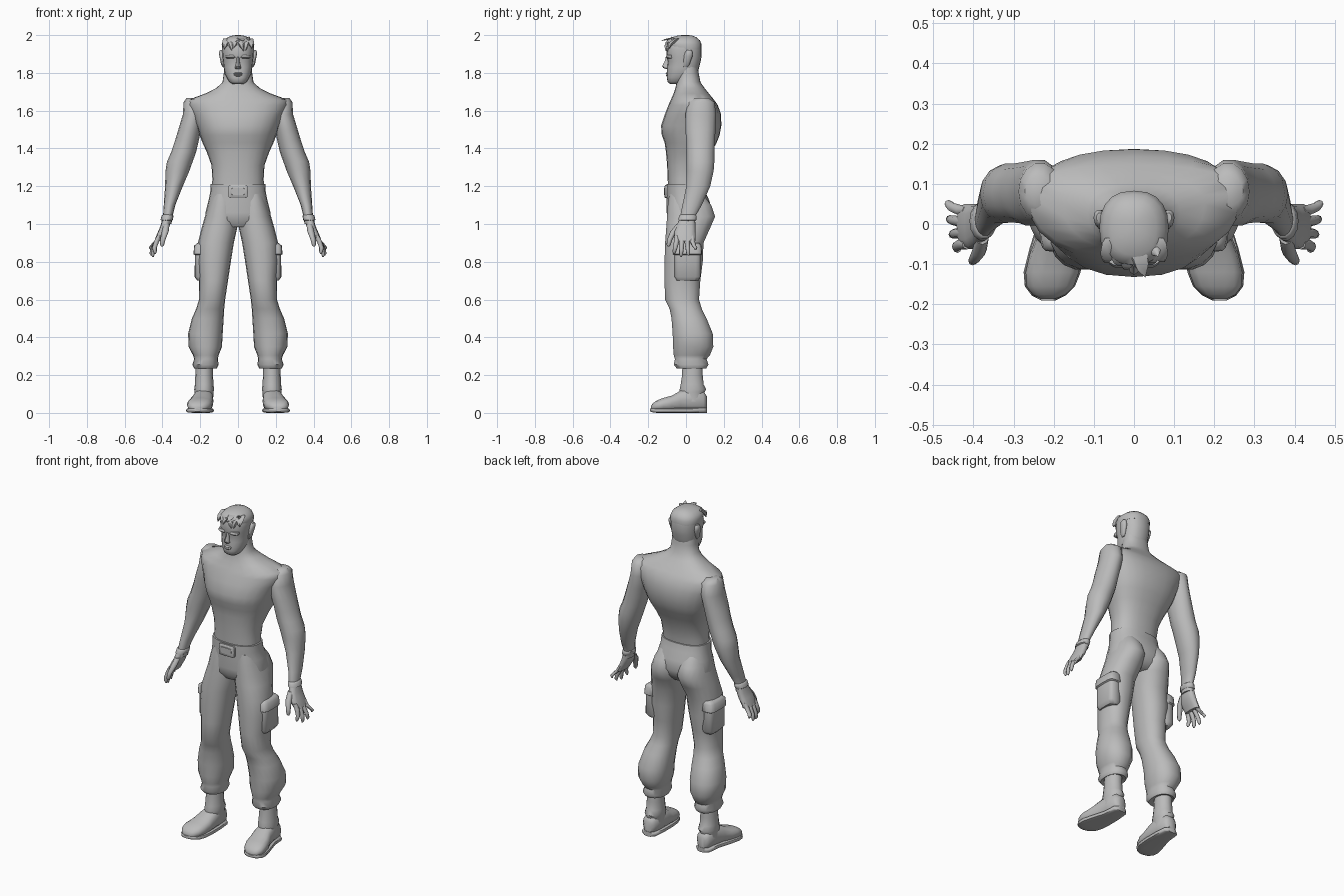
import bpy, bmesh, math

grey = bpy.data.materials.new("plain grey")
grey.diffuse_color = (0.5, 0.5, 0.5, 1)


def power(v, e):
    return math.copysign(abs(v) ** e, v)


def loft(name, rings, sides=16, e=0.85, mirror=False, axis="z"):
    """Skin rings (position, x0, x1, low, high, [place of widest point])."""
    bm = bmesh.new()
    loops = []
    for t, x0, x1, lo, hi, *w in rings:
        mid = w[0] if w else (lo + hi) / 2
        loop = []
        for i in range(sides):
            a = 2 * math.pi * i / sides
            c, s = power(math.cos(a), e), power(math.sin(a), e)
            x = (x0 + x1) / 2 + (x1 - x0) / 2 * c
            d = mid + s * ((hi - mid) if s > 0 else (mid - lo))
            loop.append(bm.verts.new((x, d, t) if axis == "z" else (x, t, d)))
        loops.append(loop)
    for a, b in zip(loops, loops[1:]):
        for i in range(sides):
            j = (i + 1) % sides
            bm.faces.new((a[i], a[j], b[j], b[i]))
    bm.faces.new(loops[0])
    bm.faces.new(loops[-1])
    bmesh.ops.recalc_face_normals(bm, faces=bm.faces)
    me = bpy.data.meshes.new(name)
    bm.to_mesh(me)
    bm.free()
    me.materials.append(grey)
    ob = bpy.data.objects.new(name, me)
    bpy.context.collection.objects.link(ob)
    if mirror:
        ob.modifiers.new("mirror", "MIRROR").use_clip = False
    return ob


def centred(rings):
    return [(t, -h, h, *r) for t, h, *r in rings]


def tube(name, points, sides=8, mirror=False):
    """Tapered digit or spike through points (x, y, z, radius)."""
    return loft(name, [(z, x - r, x + r, y - r, y + r) for x, y, z, r in points],
                sides, 1, mirror)


# bare torso and neck
loft("torso", centred([
    (1.17, .138, -.095, .085, 0), (1.24, .136, -.097, .09, 0), (1.31, .140, -.10, .105, .01),
    (1.38, .165, -.106, .135, .03), (1.43, .188, -.113, .162, .045), (1.47, .203, -.128, .178, .055),
    (1.52, .22, -.132, .187, .06), (1.58, .245, -.112, .186, .07), (1.63, .268, -.093, .168, .075),
    (1.658, .262, -.08, .148, .075), (1.69, .175, -.066, .122, .05), (1.72, .115, -.056, .098, .03),
    (1.75, .082, -.05, .077, .01), (1.80, .075, -.045, .067, .01), (1.86, .07, -.04, .06, .01)]), 24)

# arms
loft("arm", [
    (1.668, .20, .272, .045, .12), (1.645, .18, .288, .01, .152), (1.58, .18, .292, -.006, .162),
    (1.50, .195, .316, -.006, .158), (1.44, .208, .334, 0, .155), (1.38, .222, .354, .002, .152),
    (1.33, .24, .376, .002, .152), (1.28, .258, .384, .002, .148), (1.20, .292, .386, 0, .13),
    (1.10, .332, .393, -.02, .085), (1.04, .347, .397, -.032, .05), (1.0, .352, .402, -.035, .05)],
    14, 1, True)
loft("wristband", [
    (1.05, .347, .397, -.03, .052), (1.043, .341, .405, -.038, .058),
    (1.022, .345, .41, -.042, .056), (1.015, .355, .40, -.03, .048)], 14, 1, True)

# hands
loft("palm", [
    (1.03, .354, .40, -.034, .048), (.99, .362, .41, -.05, .05), (.96, .373, .423, -.062, .05),
    (.93, .392, .436, -.062, .05), (.91, .403, .442, -.056, .05)], 12, .8, True)
for label, y0, y1, x1, z1 in [("index", -.05, -.062, .438, .842), ("middle", -.022, -.026, .45, .826),
                              ("ring", .006, .012, .457, .832), ("little", .033, .05, .46, .862)]:
    tube(label + "_finger", [
        (.415, y0, .94, .013), (.43, y0, .91, .014), ((.43 + x1) / 2 + .008, (y0 + y1) / 2, (.91 + z1) / 2, .012),
        (x1 + .002, y1, z1 + .012, .010), (x1, y1, z1, .004)], 8, True)
tube("thumb", [(.378, -.035, 1.0, .016), (.385, -.065, .96, .018), (.397, -.085, .92, .014),
               (.402, -.092, .89, .011), (.403, -.093, .88, .004)], 8, True)

# trousers
loft("trouser_waist", centred([
    (1.213, .135, -.09, .085), (1.212, .145, -.103, .094), (1.17, .147, -.104, .103),
    (1.12, .157, -.102, .125), (1.06, .172, -.102, .135), (1.02, .165, -.098, .12),
    (.985, .09, -.075, .09)]), 24)
loft("trouser_leg", [
    (1.16, .02, .135, -.09, .09), (1.10, .008, .158, -.098, .135), (1.04, .0, .175, -.102, .156),
    (.98, .004, .192, -.106, .13), (.90, .022, .212, -.112, .094), (.80, .038, .215, -.115, .09),
    (.70, .053, .207, -.115, .077), (.60, .068, .206, -.112, .07), (.55, .073, .222, -.088, .085),
    (.50, .076, .244, -.078, .11), (.42, .081, .264, -.072, .143), (.35, .085, .262, -.07, .146),
    (.305, .103, .238, -.066, .128), (.285, .106, .232, -.06, .11), (.255, .103, .242, -.066, .12),
    (.235, .112, .232, -.05, .108), (.245, .14, .215, -.01, .08)], 18, .9, True)
loft("cargo_pocket", [
    (.90, .15, .214, -.05, .07), (.885, .15, .232, -.068, .082), (.84, .15, .236, -.07, .085),
    (.835, .15, .228, -.062, .078), (.72, .15, .230, -.062, .078), (.70, .15, .215, -.05, .065)],
    16, .5, True)

# belt buckle, with an inset plate
loft("belt_buckle", centred([(-.114, .045, 1.143, 1.2), (-.110, .052, 1.138, 1.206),
                             (-.09, .052, 1.138, 1.206)]), 16, .25, axis="y")
loft("buckle_plate", centred([(-.117, .034, 1.154, 1.19), (-.11, .036, 1.152, 1.192)]),
     16, .25, axis="y")

# boots
loft("boot_shaft", [
    (.28, .135, .222, -.02, .088), (.20, .132, .226, -.022, .09), (.15, .13, .228, -.03, .095),
    (.125, .126, .232, -.035, .108), (.11, .13, .23, -.035, .1), (.06, .132, .23, -.03, .1)],
    14, 1, True)
loft("boot", [
    (.11, .155, .205, .02, .09), (.092, .138, .224, .012, .115), (.03, .132, .23, .008, .135),
    (-.03, .13, .243, .008, .118), (-.075, .132, .26, .008, .092), (-.12, .137, .27, .008, .08),
    (-.155, .15, .268, .008, .066), (-.177, .172, .252, .01, .05), (-.186, .195, .232, .015, .035)],
    14, .8, True, "y")
loft("boot_sole", [
    (.112, .155, .205, 0, .028), (.095, .135, .228, 0, .028), (.02, .128, .235, 0, .026),
    (-.06, .127, .26, 0, .026), (-.12, .133, .275, 0, .026), (-.155, .147, .272, 0, .026),
    (-.178, .17, .255, .003, .026), (-.19, .195, .232, .008, .024)], 14, .5, True, "y")

# head
loft("head", centred([
    (1.742, .030, -.085, -.02, -.06), (1.752, .046, -.097, .01, -.05), (1.775, .060, -.102, .045, -.03),
    (1.80, .071, -.1, .062, -.02), (1.83, .076, -.1, .07, -.01), (1.862, .079, -.096, .078),
    (1.885, .082, -.104, .082), (1.92, .084, -.104, .083), (1.95, .083, -.1, .08),
    (1.975, .070, -.088, .068), (1.99, .048, -.062, .048), (1.996, .02, -.03, .02)]), 20)
loft("nose", centred([(1.885, .008, -.106, -.08), (1.86, .009, -.113, -.08), (1.835, .014, -.127, -.08),
                      (1.826, .017, -.12, -.08), (1.82, .012, -.105, -.08)]), 8, 1)
loft("lips", centred([(1.803, .016, -.104, -.08), (1.797, .025, -.109, -.08), (1.792, .026, -.103, -.08),
                      (1.787, .022, -.108, -.08), (1.78, .014, -.102, -.08)]), 10, 1)
loft("brow", [(1.895, .012, .066, -.103, -.06), (1.883, .008, .066, -.109, -.06),
              (1.876, .01, .06, -.1, -.06)], 10, .8, True)
loft("ear", [(1.83, .072, .08, -.012, .008), (1.845, .07, .09, -.015, .02), (1.89, .07, .099, -.012, .036),
             (1.912, .074, .101, -.004, .036), (1.922, .078, .094, .005, .028)], 10, 1, True)

# short hair with a spiky fringe
loft("hair_cap", centred([
    (1.925, .083, -.085, .082), (1.95, .0865, -.104, .083), (1.972, .077, -.102, .074),
    (1.988, .056, -.078, .056), (1.997, .030, -.045, .034), (2.0, .01, -.02, .012)]), 20)
for x, dx, z in [(-.065, -.008, 1.925), (-.04, .012, 1.91), (-.015, -.01, 1.93),
                 (.012, .018, 1.915), (.045, -.012, 1.905), (.066, .008, 1.93)]:
    y = -.09 + abs(x) * .35
    tube("fringe_spike", [(x, y + .02, 1.982, .014), (x, y - .006, 1.962, .019),
                          (x + dx / 2, y - .018, (z + 1.962) / 2, .012), (x + dx, y - .02, z, .001)], 6)
tube("fringe_tuft", [(.01, -.07, 1.985, .022), (.018, -.1, 1.978, .018), (.028, -.132, 1.968, .001)], 6)
tube("side_tuft", [(.045, -.055, 1.965, .022), (.052, -.065, 1.98, .014), (.06, -.08, 1.993, .001)], 6)

# smooth shading that keeps hard edges
for ob in bpy.data.objects:
    ob.select_set(True)
    bpy.context.view_layer.objects.active = ob
bpy.ops.object.shade_smooth_by_angle(angle=math.radians(50))
